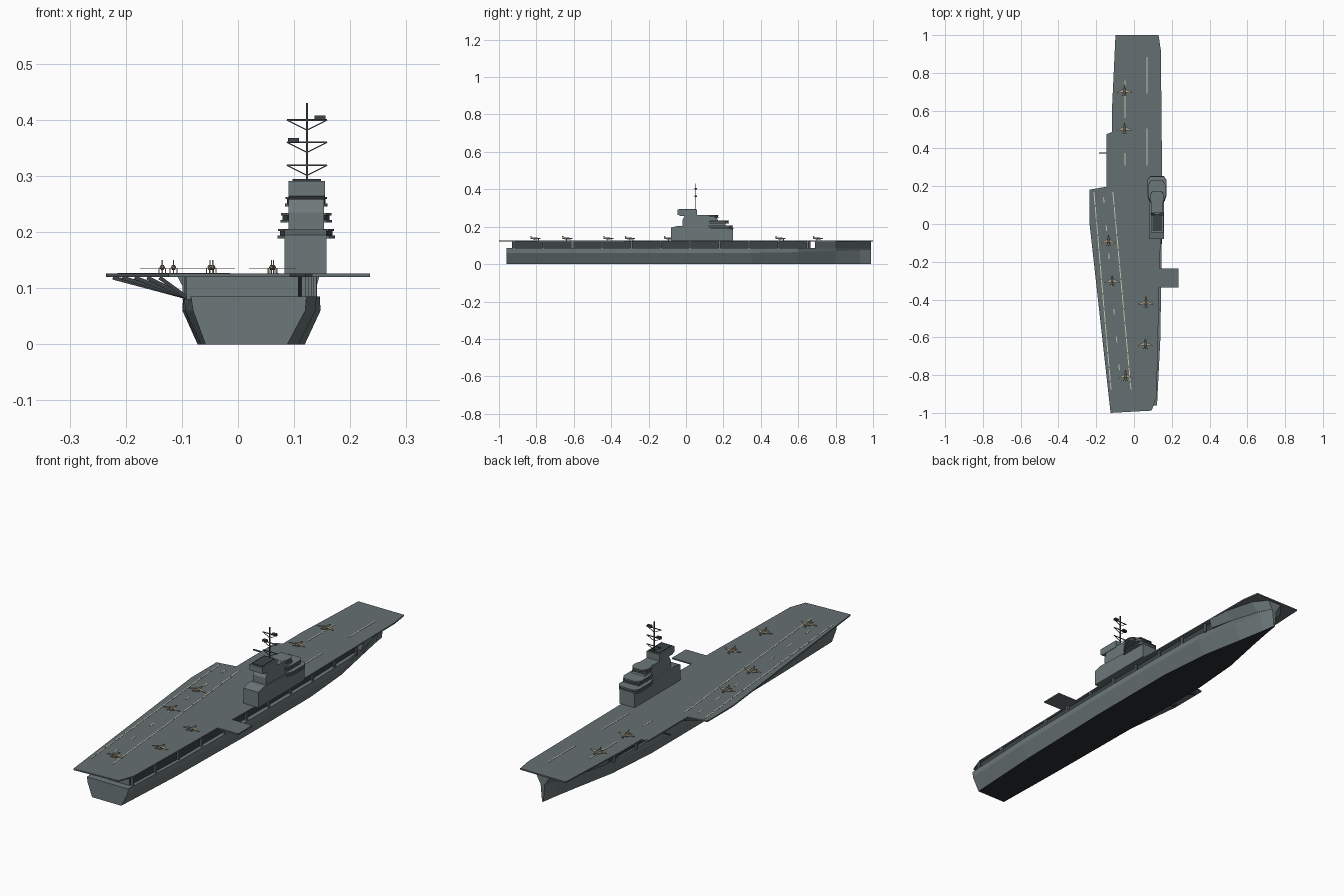
import bpy, bmesh, math
from mathutils import Vector


def mat(name, rgb):
    m = bpy.data.materials.new(name)
    m.diffuse_color = (*rgb, 1)
    return m


HULL = mat("hull grey", (0.155, 0.19, 0.195))
DECK = mat("deck grey", (0.13, 0.16, 0.165))
DARK = mat("dark grey", (0.045, 0.055, 0.06))
KEEL = mat("keel black", (0.02, 0.027, 0.033))
LINE = mat("cream line", (0.62, 0.58, 0.45))
TAN = mat("aircraft tan", (0.42, 0.37, 0.27))


def finish(name, bm, *mats):
    bmesh.ops.recalc_face_normals(bm, faces=bm.faces)
    me = bpy.data.meshes.new(name)
    bm.to_mesh(me)
    bm.free()
    for m in mats:
        me.materials.append(m)
    ob = bpy.data.objects.new(name, me)
    bpy.context.collection.objects.link(ob)
    return ob


def add_loft(bm, rings):
    """Skin closed rings of equal point count and cap both ends."""
    vs = [[bm.verts.new(p) for p in r] for r in rings]
    n = len(vs[0])
    for a, b in zip(vs, vs[1:]):
        for i in range(n):
            j = (i + 1) % n
            bm.faces.new((a[i], a[j], b[j], b[i]))
    bm.faces.new(vs[0])
    bm.faces.new(vs[-1])


def loft(name, rings, *mats):
    bm = bmesh.new()
    add_loft(bm, rings)
    return finish(name, bm, *mats)


def prism(name, pts, z0, z1, m):
    return loft(name, [[(x, y, z) for x, y in pts] for z in (z0, z1)], m)


def profile(name, yz, x0, x1, m):
    return loft(name, [[(x, y, z) for y, z in yz] for x in (x0, x1)], m)


def box(name, x0, x1, y0, y1, z0, z1, m):
    return prism(name, [(x0, y0), (x1, y0), (x1, y1), (x0, y1)], z0, z1, m)


def beam(name, a, b, w, h, m):
    """Rectangular bar between two points."""
    a, b = Vector(a), Vector(b)
    d = (b - a).normalized()
    s = d.cross(Vector((0, 0, 1)) if abs(d.z) < 0.9 else Vector((0, 1, 0))).normalized()
    u = s.cross(d)
    ring = [s * i * w / 2 + u * j * h / 2 for i, j in ((-1, -1), (1, -1), (1, 1), (-1, 1))]
    return loft(name, [[p + r for r in ring] for p in (a, b)], m)


# Hull: y, bottom x pair, knuckle x pair, knuckle z, top x pair
stations = [
    (-0.96, -0.058, 0.088, -0.080, 0.120, 0.060, -0.084, 0.122),
    (-0.60, -0.066, 0.108, -0.094, 0.138, 0.060, -0.096, 0.140),
    (-0.10, -0.072, 0.119, -0.099, 0.147, 0.060, -0.098, 0.146),
    (0.35, -0.072, 0.119, -0.099, 0.147, 0.060, -0.098, 0.146),
    (0.60, -0.052, 0.098, -0.088, 0.136, 0.064, -0.092, 0.140),
    (0.80, -0.012, 0.060, -0.050, 0.098, 0.070, -0.060, 0.108),
    (0.93, 0.012, 0.036, -0.012, 0.060, 0.074, -0.020, 0.068),
    (0.99, 0.021, 0.027, 0.014, 0.034, 0.076, 0.010, 0.038)]
hull = loft("hull", [[(b0, y, 0), (b1, y, 0), (k1, y, kz), (t1, y, 0.085), (t0, y, 0.085), (k0, y, kz)]
                     for y, b0, b1, k0, k1, kz, t0, t1 in stations], HULL, KEEL)
for f in hull.data.polygons:
    if f.normal.z < -0.95:
        f.material_index = 1

# Flared bow block under the forward deck
bow = [(0.69, -0.088, 0.134, -0.108, 0.145), (0.80, -0.060, 0.108, -0.095, 0.140),
       (0.93, -0.020, 0.068, -0.062, 0.105), (0.99, 0.010, 0.038, -0.012, 0.058)]
loft("bow_flare", [[(a, y, 0.083), (b, y, 0.083), (d, y, 0.121), (c, y, 0.121)]
                   for y, a, b, c, d in bow], HULL)

# Recessed hangar with posts along both sides
hangar = loft("hangar", [[(a, y, 0.08), (b, y, 0.08), (b, y, 0.121), (a, y, 0.121)]
                         for y, a, b in ((-0.93, -0.092, 0.108), (-0.6, -0.088, 0.124),
                                         (0.35, -0.088, 0.128), (0.665, -0.082, 0.122))], DARK, HULL)
for f in hangar.data.polygons:
    if abs(f.normal.y) > 0.9:
        f.material_index = 1
for i in range(11):
    y = -0.92 + i * 0.157
    t = min(1, (y + 0.96) / 0.7)
    for s, x in ((-1, -0.084 - 0.011 * t), (1, 0.116 + 0.021 * t)):
        box("hangar_post", x - 0.004, x + 0.004, y - 0.005, y + 0.005, 0.08, 0.121, HULL)

# Flight deck with angled port side and starboard lift
outline = [(-0.098, 1), (0.13, 1), (0.142, 0.92), (0.149, 0.24), (0.136, -0.235), (0.235, -0.235),
           (0.235, -0.335), (0.133, -0.335), (0.12, -0.915), (0.093, -0.988), (-0.124, -1),
           (-0.235, 0), (-0.235, 0.182), (-0.146, 0.197), (-0.146, 0.475), (-0.116, 0.487),
           (-0.116, 0.62)]
prism("flight_deck", outline, 0.12, 0.126, DECK)
beam("port_boom", (-0.14, 0.375, 0.123), (-0.186, 0.375, 0.123), 0.005, 0.005, DARK)

# Struts under the angled deck overhang
for y in (-0.75, -0.55, -0.35, -0.15, 0.02, 0.15):
    edge = -0.235 if y > 0 else -0.235 - y * 0.111
    beam("overhang_strut", (edge + 0.012, y, 0.119), (-0.092, y, 0.084), 0.012, 0.007, DARK)


# Deck markings: dashed painted plates
def dashes(name, p, q, dash, gap, w):
    p, q = Vector((*p, 0.1265)), Vector((*q, 0.1265))
    d, at = (q - p).normalized(), 0
    while at < (q - p).length:
        end = min(at + dash, (q - p).length)
        beam(name, p + d * at, p + d * end, w, 0.0015, LINE)
        at += dash + gap


dashes("landing_line", (-0.212, 0.17), (-0.122, -0.875), 0.07, 0.008, 0.005)
dashes("landing_line", (-0.112, 0.17), (-0.016, -0.875), 0.07, 0.008, 0.005)
dashes("landing_centre_line", (-0.161, 0.14), (-0.072, -0.83), 0.03, 0.118, 0.005)
for x, y0, y1 in ((0.07, 0.69, 0.885), (0.07, 0.31, 0.505), (-0.048, 0.56, 0.76), (-0.048, 0.31, 0.375)):
    dashes("catapult_line", (x, y1), (x, y0), 0.2, 0.1, 0.005)


# Parked aircraft, noses toward the bow
def aircraft(x, y, z=0.126):
    bm = bmesh.new()
    hexa = [(math.cos(math.radians(60 * i)), math.sin(math.radians(60 * i))) for i in range(6)]
    add_loft(bm, [[(r * c, yy, 0.011 + r * s) for c, s in hexa]
                  for yy, r in ((-0.026, 0.002), (-0.012, 0.005), (0.01, 0.005), (0.03, 0.001))])
    for s in (-1, 1):
        wing = [(0, 0.012), (s * 0.040, -0.008), (s * 0.040, -0.013), (0, -0.007)]
        tail = [(0, -0.016), (s * 0.014, -0.023), (s * 0.014, -0.027), (0, -0.026)]
        for pts in (wing, tail):
            add_loft(bm, [[(a, b, h) for a, b in pts] for h in (0.009, 0.0105)])
        add_loft(bm, [[(s * 0.006 + a, -0.004 + b, h) for a, b in
                       ((-.001, -.002), (.001, -.002), (.001, .002), (-.001, .002))] for h in (0, 0.01)])
    add_loft(bm, [[(a, b, h) for b, h in ((-0.012, 0.014), (-0.022, 0.024), (-0.027, 0.024), (-0.026, 0.011))]
                  for a in (-0.001, 0.001)])
    add_loft(bm, [[(a, b, h) for a, b in ((-.001, .014), (.001, .014), (.001, .018), (-.001, .018))]
                  for h in (0, 0.01)])
    finish("aircraft", bm, TAN).location = (x, y, z)


for p in ((-0.05, 0.705), (-0.05, 0.505), (-0.135, -0.09), (-0.115, -0.3),
          (0.063, -0.415), (0.06, -0.635), (-0.045, -0.805)):
    aircraft(*p)

# Island: stepped tower seen from the side
profile("island_base", [(-0.08, 0.125), (0.25, 0.125), (0.25, 0.195), (-0.04, 0.205), (-0.08, 0.195)],
        0.083, 0.158, HULL)
profile("island_tower", [(-0.02, 0.195), (0.21, 0.195), (0.21, 0.225), (0.17, 0.235), (0.16, 0.262),
                         (-0.005, 0.262), (-0.02, 0.235)], 0.09, 0.153, HULL)
profile("funnel", [(-0.03, 0.258), (0.06, 0.258), (0.06, 0.291), (-0.045, 0.291), (-0.045, 0.264)],
        0.09, 0.155, HULL)
box("funnel_cap", 0.097, 0.148, -0.037, 0.052, 0.291, 0.2945, DARK)


# Bridge decks with a window band and lipped wings
def bridge(z, half, y0, y1):
    c = 0.1215

    def shape(k):
        h = half - k
        return [(c - h + 0.01, y0 + k), (c + h - 0.01, y0 + k), (c + h, y0 + 0.03), (c + h, y1 - 0.02),
                (c + h - 0.014, y1 - k), (c - h + 0.014, y1 - k), (c - h, y1 - 0.02), (c - h, y0 + 0.03)]
    prism("bridge_floor", shape(0), z, z + 0.005, HULL)
    prism("bridge_windows", shape(0.004), z + 0.005, z + 0.013, DARK)
    prism("bridge_roof", shape(0.001), z + 0.013, z + 0.017, HULL)


bridge(0.189, 0.051, 0.12, 0.253)
bridge(0.217, 0.046, 0.115, 0.23)
bridge(0.246, 0.038, 0.10, 0.175)

# Mast with braced yards and radar boxes
MX, MY = 0.123, 0.052
beam("mast", (MX, MY, 0.29), (MX, MY, 0.43), 0.004, 0.004, DARK)
for z in (0.319, 0.36, 0.4):
    beam("mast_yard", (MX - 0.036, MY, z), (MX + 0.036, MY, z), 0.003, 0.003, DARK)
    for s in (-1, 1):
        beam("yard_brace", (MX, MY, z - 0.018), (MX + s * 0.036, MY, z), 0.002, 0.002, DARK)
for x, z in ((0.099, 0.364), (0.146, 0.404)):
    box("radar", x - 0.01, x + 0.01, MY - 0.007, MY + 0.007, z - 0.004, z + 0.004, DARK)
